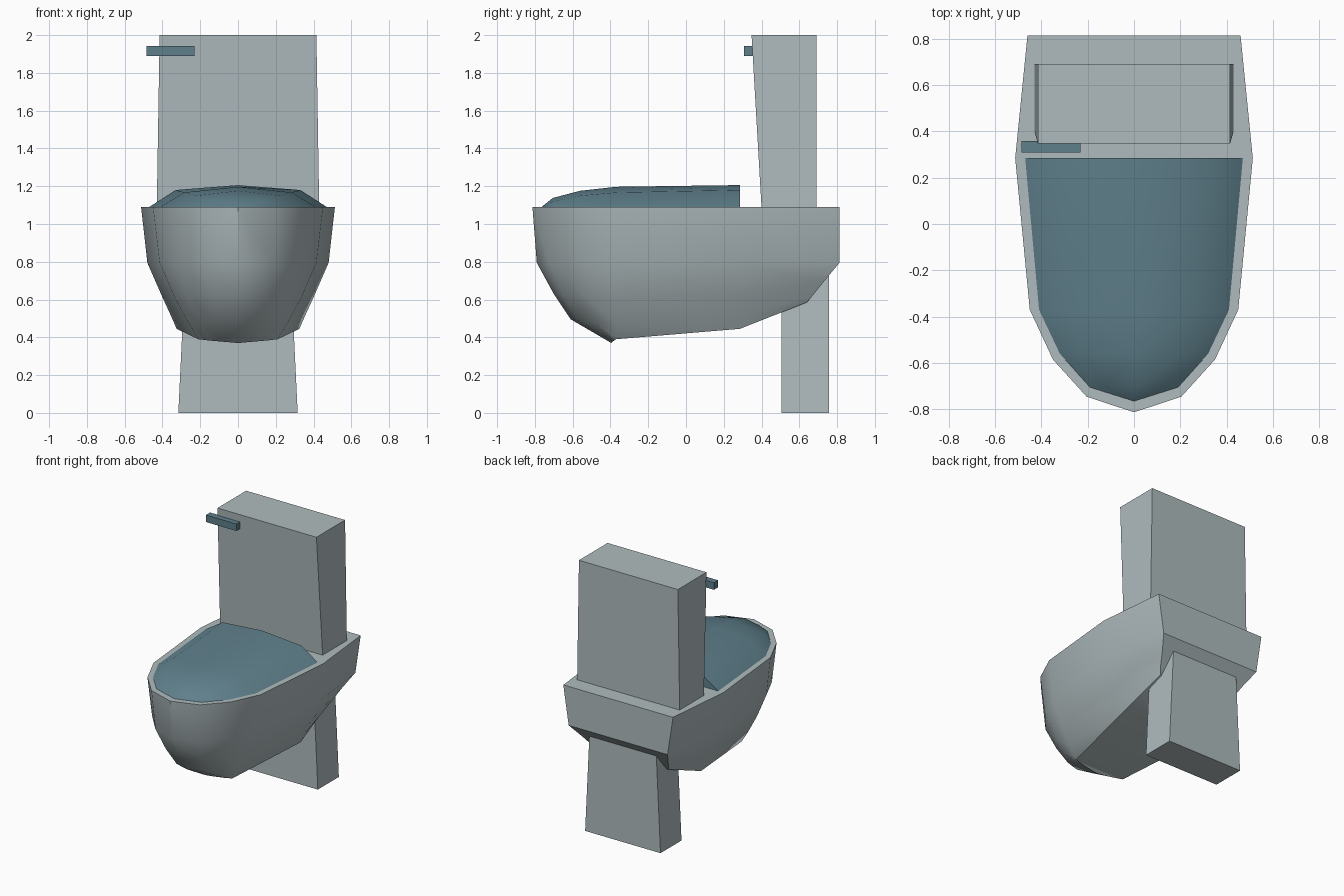
import bpy, bmesh, math

if "Cube" in bpy.data.objects:
    bpy.data.objects.remove(bpy.data.objects["Cube"])


def material(name, rgb):
    m = bpy.data.materials.new(name)
    m.diffuse_color = (*rgb, 1)
    m.use_nodes = True
    m.node_tree.nodes["Principled BSDF"].inputs["Base Color"].default_value = m.diffuse_color
    return m


PORCELAIN = material("pale grey porcelain", (0.43, 0.50, 0.515))
BLUE = material("slate blue", (0.115, 0.215, 0.26))


def finish(name, bm, mat, angle=None):
    bmesh.ops.remove_doubles(bm, verts=bm.verts, dist=0.0005)
    bmesh.ops.recalc_face_normals(bm, faces=bm.faces)
    me = bpy.data.meshes.new(name)
    bm.to_mesh(me)
    bm.free()
    me.materials.append(mat)
    ob = bpy.data.objects.new(name, me)
    bpy.context.collection.objects.link(ob)
    if angle:
        bpy.ops.object.select_all(action='DESELECT')
        ob.select_set(True)
        bpy.context.view_layer.objects.active = ob
        bpy.ops.object.shade_smooth_by_angle(angle=math.radians(angle))
    return ob


def loft(bm, rings, closed=False):
    """Quads between successive rows of points."""
    rows = [[bm.verts.new(p) for p in r] for r in rings]
    for a, b in zip(rows, rows[1:]):
        n = len(a)
        for i in range(n if closed else n - 1):
            j = (i + 1) % n
            bm.faces.new((a[i], a[j], b[j], b[i]))
    return rows


def tapered_box(name, bottom, top, mat):
    """Each end is (x0, x1, y0, y1, z)."""
    bm = bmesh.new()
    ends = [[(a, c, z), (b, c, z), (b, d, z), (a, d, z)]
            for a, b, c, d, z in (bottom, top)]
    rows = loft(bm, ends, True)
    for r in rows:
        bm.faces.new(r)
    return finish(name, bm, mat)


# bowl: half rings from the front tip to the back corner, mirrored
half_rings = [
    [(0, -.813, 1.09), (.205, -.745, 1.09), (.35, -.585, 1.09),
     (.45, -.37, 1.09), (.513, .285, 1.09), (.46, .813, 1.09)],
    [(0, -.79, .795), (.185, -.725, .795), (.325, -.565, .795),
     (.415, -.37, .795), (.48, .285, .795), (.415, .813, .795)],
    [(0, -.70, .63), (.15, -.65, .625), (.265, -.53, .615),
     (.335, -.37, .61), (.408, .285, .63), (.36, .73, .695)],
    [(0, -.61, .495), (.115, -.57, .49), (.205, -.48, .475),
     (.262, -.37, .475), (.351, .285, .505), (.325, .67, .62)],
    [(0, -.395, .37), (.08, -.39, .377), (.15, -.38, .383),
     (.21, -.37, .39), (.325, .285, .445), (.30, .64, .585)],
]
bm = bmesh.new()
rows = loft(bm, [h + [(-x, y, z) for x, y, z in h[:0:-1]] for h in half_rings], True)
bm.faces.new(rows[0])
last = rows[-1]
bm.faces.new((last[1], last[0], last[-1]))
for i in range(1, 5):
    bm.faces.new((last[i], last[i + 1], last[-i - 1], last[-i]))
finish("bowl", bm, PORCELAIN, 35)

# lid: shallow domed cross-sections from front to back
# (y, edge half width, shoulder half width, shoulder z, crown z)
sections = [(-.765, 0, 0, 1.09, 1.09), (-.705, .19, .12, 1.118, 1.138),
            (-.56, .32, .22, 1.15, 1.176), (-.37, .41, .285, 1.167, 1.197),
            (.285, .47, .33, 1.18, 1.206)]
bm = bmesh.new()
rows = loft(bm, [[(-w, y, 1.09), (-s, y, sz), (0, y, cz), (s, y, sz), (w, y, 1.09)]
                 for y, w, s, sz, cz in sections])
bm.faces.new(rows[-1])
finish("lid", bm, BLUE, 40)

# tank, pedestal and flush handle
tapered_box("tank", (-.43, .43, .40, .69, 1.085), (-.415, .415, .347, .69, 2.0), PORCELAIN)
tapered_box("pedestal", (-.316, .316, .505, .757, 0), (-.275, .275, .505, .757, .85), PORCELAIN)
tapered_box("flush_handle", (-.485, -.23, .308, .358, 1.89), (-.485, -.23, .308, .358, 1.943), BLUE)
